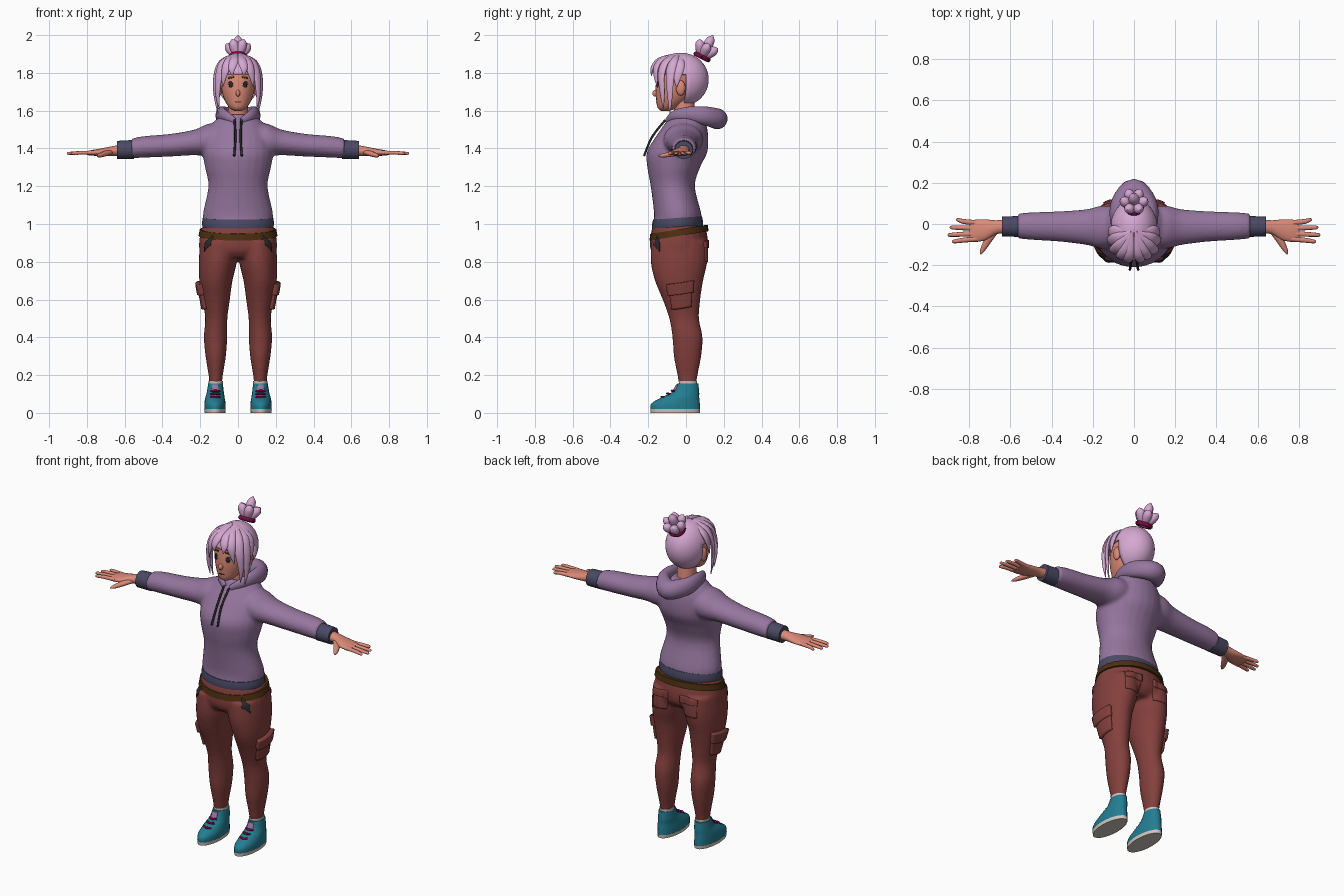
import bpy, bmesh, math
from mathutils import Vector, Matrix

if "Cube" in bpy.data.objects:
    bpy.data.objects.remove(bpy.data.objects["Cube"], do_unlink=True)


def material(name, hexcode):
    rgb = [int(hexcode[i:i + 2], 16) / 255 for i in (0, 2, 4)]
    color = [((c + 0.055) / 1.055) ** 2.4 if c > 0.04 else c / 12.92 for c in rgb] + [1]
    mat = bpy.data.materials.new(name)
    mat.use_nodes = True
    mat.diffuse_color = color
    mat.node_tree.nodes["Principled BSDF"].inputs["Base Color"].default_value = color
    return mat


skin = material("skin", "DC8A78")
pink = material("pink hair", "D6A8D2")
purple = material("purple cloth", "96769F")
slate = material("slate ribbing", "4B4964")
red = material("brick red cloth", "84403D")
brown = material("brown leather", "4C2F10")
teal = material("teal canvas", "237D92")
white = material("off white", "CFC6BD")
magenta = material("dark magenta", "780A42")
black = material("charcoal", "2B282B")


def finish(bm, name, mat, mirror=False, voxel=0):
    """Turn a bmesh into a smooth shaded object, optionally fused or mirrored."""
    bmesh.ops.recalc_face_normals(bm, faces=bm.faces)
    for face in bm.faces:
        face.smooth = True
    mesh = bpy.data.meshes.new(name)
    bm.to_mesh(mesh)
    bm.free()
    mesh.materials.append(mat)
    mesh.set_sharp_from_angle(angle=math.radians(50))
    obj = bpy.data.objects.new(name, mesh)
    bpy.context.collection.objects.link(obj)
    if voxel:
        fuse = obj.modifiers.new("fuse", "REMESH")
        fuse.mode, fuse.voxel_size, fuse.use_smooth_shade = "VOXEL", voxel, True
        relax = obj.modifiers.new("relax", "SMOOTH")
        relax.factor, relax.iterations = 0.5, 5
    if mirror:
        obj.modifiers.new("mirror", "MIRROR")
    return obj


def curve_point(rows, s):
    """Catmull-Rom interpolation of rows of numbers."""
    i = min(int(s), len(rows) - 2)
    t = s - i
    a, b, c, d = (rows[max(0, min(k, len(rows) - 1))] for k in range(i - 1, i + 3))
    return [q + t * (r - p) / 2 + t * t * (p - 2.5 * q + 2 * r - w / 2)
            + t ** 3 * (1.5 * (q - r) + (w - p) / 2) for p, q, r, w in zip(a, b, c, d)]


def add_tube(bm, rows, axis="z", ref=None, tilt=0, n=24, steps=4):
    """Loft ellipses through rows of x, y, z and two radii."""
    count = (len(rows) - 1) * steps
    samples = [curve_point(rows, k / steps) for k in range(count + 1)]
    centers = [Vector(s[:3]) for s in samples]
    rings = []
    for k, (s, p) in enumerate(zip(samples, centers)):
        u, v = (Vector((1, 0, 0)), Vector((0, 1, 0))) if axis == "z" else \
               (Vector((0, 1, 0)), Vector((0, 0, 1)))
        if ref is not None:
            tangent = (centers[min(k + 1, count)] - centers[max(k - 1, 0)]).normalized()
            u = tangent.cross(p - Vector(ref)).normalized()
            v = u.cross(tangent)
        ring = []
        for j in range(n):
            a = math.tau * j / n
            q = p + u * max(s[3], 0.001) * math.cos(a) + v * max(s[4], 0.001) * math.sin(a)
            q.z += tilt * q.y
            ring.append(bm.verts.new(q))
        rings.append(ring)
    for r0, r1 in zip(rings, rings[1:]):
        for j in range(n):
            k = (j + 1) % n
            bm.faces.new((r0[j], r0[k], r1[k], r1[j]))
    bm.faces.new(rings[0])
    bm.faces.new(rings[-1])


def tube(name, mat, rows, mirror=False, **options):
    bm = bmesh.new()
    add_tube(bm, rows, **options)
    return finish(bm, name, mat, mirror)


def ball(name, mat, center, size, mirror=False):
    bm = bmesh.new()
    bmesh.ops.create_uvsphere(bm, u_segments=20, v_segments=12, radius=1,
                              matrix=Matrix.Translation(center) @ Matrix.Diagonal((*size, 1)))
    return finish(bm, name, mat, mirror)


def patch(name, mat, target, lo, hi, plane, at, thick=0.008, disc=False, slant=0, mirror=True):
    """Thin plate laid on the surface of another part."""
    bm = bmesh.new()
    bmesh.ops.create_grid(bm, x_segments=10, y_segments=10, size=1)
    for vert in bm.verts:
        u, v = vert.co.x, vert.co.y
        if disc:
            u, v = u * math.sqrt(1 - v * v / 2), v * math.sqrt(1 - u * u / 2)
        a = (lo[0] + hi[0] + u * (hi[0] - lo[0])) / 2
        z = (lo[1] + hi[1] + v * (hi[1] - lo[1])) / 2 + slant * u
        vert.co = (a, at, z) if plane == "y" else (at, a, z)
    obj = finish(bm, name, mat)
    wrap = obj.modifiers.new("wrap", "SHRINKWRAP")
    wrap.target = target
    solid = obj.modifiers.new("thickness", "SOLIDIFY")
    solid.thickness, solid.offset = thick, 0
    if mirror:
        obj.modifiers.new("mirror", "MIRROR")


# Hoodie: torso and both sleeves fused
torso = [(0, -.045, 1, .183, .13), (0, -.045, 1.06, .185, .125), (0, -.07, 1.2, .157, .117),
         (0, -.065, 1.3, .175, .14), (0, -.047, 1.38, .187, .16), (0, -.022, 1.46, .175, .14),
         (0, -.003, 1.53, .14, .11), (0, .0, 1.58, .08, .08)]
sleeve = [(.04, -.01, 1.45, .09, .08), (.15, -.015, 1.445, .105, .087), (.23, -.015, 1.432, .087, .068),
          (.36, -.012, 1.417, .074, .06), (.5, -.01, 1.408, .067, .057), (.565, -.01, 1.4, .06, .052)]
bm = bmesh.new()
add_tube(bm, torso)
for side in (1, -1):
    add_tube(bm, [(side * r[0], *r[1:]) for r in sleeve], axis="x")
finish(bm, "hoodie", purple, voxel=.01)
tube("cuffs", slate, [(.55, -.012, 1.395, .051, .05), (.64, -.012, 1.392, .048, .048)], True, axis="x")
tube("hem", slate, [(0, -.045, .96, .18, .13), (0, -.045, 1, .19, .135), (0, -.045, 1.035, .187, .13)], tilt=.07)

# Hood resting on the shoulders, and its cords
half = [(.018, -.1, 1.545, .016, .01), (.07, -.06, 1.575, .028, .018), (.088, .02, 1.582, .04, .028),
        (.075, .105, 1.572, .05, .036)]
back = [(0, .165, 1.557, .055, .055)]
tube("hood", purple, half + back + [(-r[0], *r[1:]) for r in reversed(half)], ref=(0, .04, 1.57))
tube("cords", black, [(.018, -.11, 1.55, .006, .006), (.014, -.18, 1.46, .006, .006),
                      (.02, -.222, 1.36, .006, .006)], True, ref=(0, 0, 1.3), n=8)

# Trousers: hips and both legs fused
hips = [(0, -.038, .99, .19, .14), (0, -.037, .92, .205, .153), (0, -.037, .86, .205, .15), (0, -.037, .82, .18, .12)]
leg = [(.1, -.037, .91, .1, .148), (.107, -.037, .8, .101, .15), (.117, -.037, .7, .088, .128),
       (.116, -.024, .6, .073, .1), (.115, -.01, .5, .059, .079), (.119, .008, .4, .062, .08),
       (.118, .008, .3, .054, .073), (.118, .008, .2, .038, .054), (.118, .008, .15, .034, .046)]
bm = bmesh.new()
add_tube(bm, hips)
for side in (1, -1):
    add_tube(bm, [(side * r[0], *r[1:]) for r in leg])
trousers = finish(bm, "trousers", red, voxel=.01)
tube("belt", brown, [(0, -.037, .943, .209, .157), (0, -.037, .978, .202, .152)], tilt=.16, steps=1)

# Pockets
patch("front_pocket_linings", black, trousers, (.13, .87), (.195, .925), "y", -.15, slant=-.015)
patch("back_pockets", red, trousers, (.045, .8), (.15, .9), "y", .11, thick=.01)
patch("back_pocket_flaps", red, trousers, (.04, .875), (.155, .915), "y", .11, thick=.018)
patch("cargo_pockets", red, trousers, (-.09, .55), (.035, .67), "x", .2, thick=.03, slant=.01)
patch("cargo_flaps", red, trousers, (-.1, .63), (.04, .69), "x", .2, thick=.048, slant=.01)

# Shoes
tube("socks", white, [(.118, .01, .12, .036, .046), (.118, .01, .168, .038, .048)], True)
tube("soles", white, [(.122, -.057, 0, .055, .13), (.122, -.057, .02, .057, .132)], True, steps=1)
tube("shoes", teal, [(.122, -.057, .018, .056, .131), (.122, -.055, .05, .056, .128),
                     (.122, -.03, .082, .051, .1), (.12, -.002, .11, .045, .072),
                     (.119, .01, .155, .039, .055)], True)
tube("tongues", purple, [(.12, -.06, .115, .02, .012), (.12, -.045, .15, .018, .008)], True)
for i, (y, z) in enumerate([(-.13, .083), (-.1, .1), (-.075, .115)]):
    tube(f"lace_{i}", magenta, [(.096, y + .014, z, .006, .006), (.12, y, z + .002, .006, .006),
                                (.144, y + .014, z, .006, .006)], True, ref=(.12, .05, 0), n=8)

# Hands
tube("palms", skin, [(.62, -.012, 1.39, .034, .03), (.67, -.016, 1.386, .034, .025), (.72, -.028, 1.38, .05, .021),
                     (.77, -.033, 1.377, .054, .015), (.8, -.033, 1.375, .048, .01)], True, axis="x")
for name, y, tip, end in [("little", .005, .02, .865), ("ring", -.02, -.017, .895),
                          ("middle", -.046, -.053, .905), ("index", -.072, -.085, .885)]:
    tube(name + "_fingers", skin, [(.76, y, 1.377, .013, .012), (.83, (y + tip) / 2, 1.377, .012, .01),
                                   (end - .01, tip, 1.374, .009, .008), (end, tip, 1.373, .002, .002)],
         True, axis="x", n=10)
tube("thumbs", skin, [(.68, -.035, 1.38, .02, .015), (.71, -.08, 1.37, .018, .014),
                      (.735, -.125, 1.362, .012, .01), (.745, -.147, 1.36, .003, .003)], True, ref=(.7, -.1, 1), n=12)

# Head and face
tube("neck", skin, [(0, .0, 1.52, .055, .055), (0, -.015, 1.68, .05, .055)])
head = tube("head", skin, [(0, -.11, 1.597, .015, .018), (0, -.098, 1.615, .045, .052), (0, -.072, 1.66, .073, .086),
                           (0, -.055, 1.72, .09, .106), (0, -.042, 1.8, .097, .108),
                           (0, -.03, 1.86, .07, .08), (0, -.03, 1.885, .02, .02)])
ball("nose", skin, (0, -.162, 1.692), (.012, .016, .018))
ball("ears", skin, (.098, -.028, 1.72), (.016, .025, .04), True)
patch("eye_whites", white, head, (.023, 1.725), (.068, 1.757), "y", -.16, .002, True)
patch("irises", black, head, (.029, 1.723), (.06, 1.758), "y", -.16, .006, True)
patch("eyebrows", brown, head, (.022, 1.772), (.07, 1.782), "y", -.16, .006, slant=-.003)
patch("mouth", brown, head, (-.022, 1.643), (.022, 1.649), "y", -.16, .005, True, mirror=False)

# Hair cap, open over the face and ears
bm = bmesh.new()
bmesh.ops.create_uvsphere(bm, u_segments=40, v_segments=32, radius=1,
                          matrix=Matrix.Translation((0, -.02, 1.765)) @ Matrix.Diagonal((.115, .14, .14, 1)))
opening = [f for f in bm.faces if f.calc_center_median().z < 1.79 and f.calc_center_median().y < -.008]
bmesh.ops.delete(bm, geom=opening, context="FACES")
cap = finish(bm, "hair_cap", pink)
cap.modifiers.new("thickness", "SOLIDIFY").thickness = .012

# Fringe and side locks falling from the crown
crown = (.012, -.04, 1.897, .012, .01)
locks = {
    "center": [(.02, -.14, 1.87, .024, .012), (.032, -.177, 1.825, .02, .01), (.03, -.182, 1.785, .002, .002)],
    "fringe": [(.045, -.13, 1.867, .026, .013), (.068, -.16, 1.81, .022, .012), (.082, -.152, 1.725, .002, .002)],
    "temple": [(.07, -.105, 1.862, .028, .013), (.1, -.13, 1.79, .024, .012), (.108, -.125, 1.69, .015, .01),
               (.1, -.12, 1.61, .002, .002)],
    "side": [(.085, -.07, 1.857, .028, .013), (.115, -.085, 1.78, .025, .011), (.118, -.085, 1.68, .016, .009),
             (.106, -.085, 1.585, .002, .002)],
    "ear": [(.09, -.035, 1.85, .028, .012), (.115, -.045, 1.79, .025, .01), (.12, -.05, 1.725, .002, .002)],
}
for name, rows in locks.items():
    tube(name + "_locks", pink, [crown] + rows, True, ref=(0, -.02, 1.76), n=12)

# Bun of petal-like tufts in a hair tie
axis = Vector((0, .45, .89)).normalized()
across = Vector((1, 0, 0))
up = axis.cross(across)
base = Vector((0, .085, 1.885))
bm = bmesh.new()
for i in range(7):
    angle = math.tau * i / 6
    out = (across * math.cos(angle) + up * math.sin(angle)) * (i < 6)
    length = .078 if i < 6 else .128
    path = [(0, .01, .018), (.45, .032, .026), (.8, .052, .022), (1, .064, .001)]
    rows = [(*(base + axis * length * t + out * r), w, w) for t, r, w in path]
    add_tube(bm, rows, ref=base + Vector((.003, -.3, 0)), n=12)
finish(bm, "bun", pink)
ring = []
for i in range(17):
    angle = math.tau * i / 16
    p = base + across * .036 * math.cos(angle) + up * .036 * math.sin(angle)
    ring.append((*p, .013, .013))
tube("hair_tie", magenta, ring, ref=base, n=10, steps=2)
